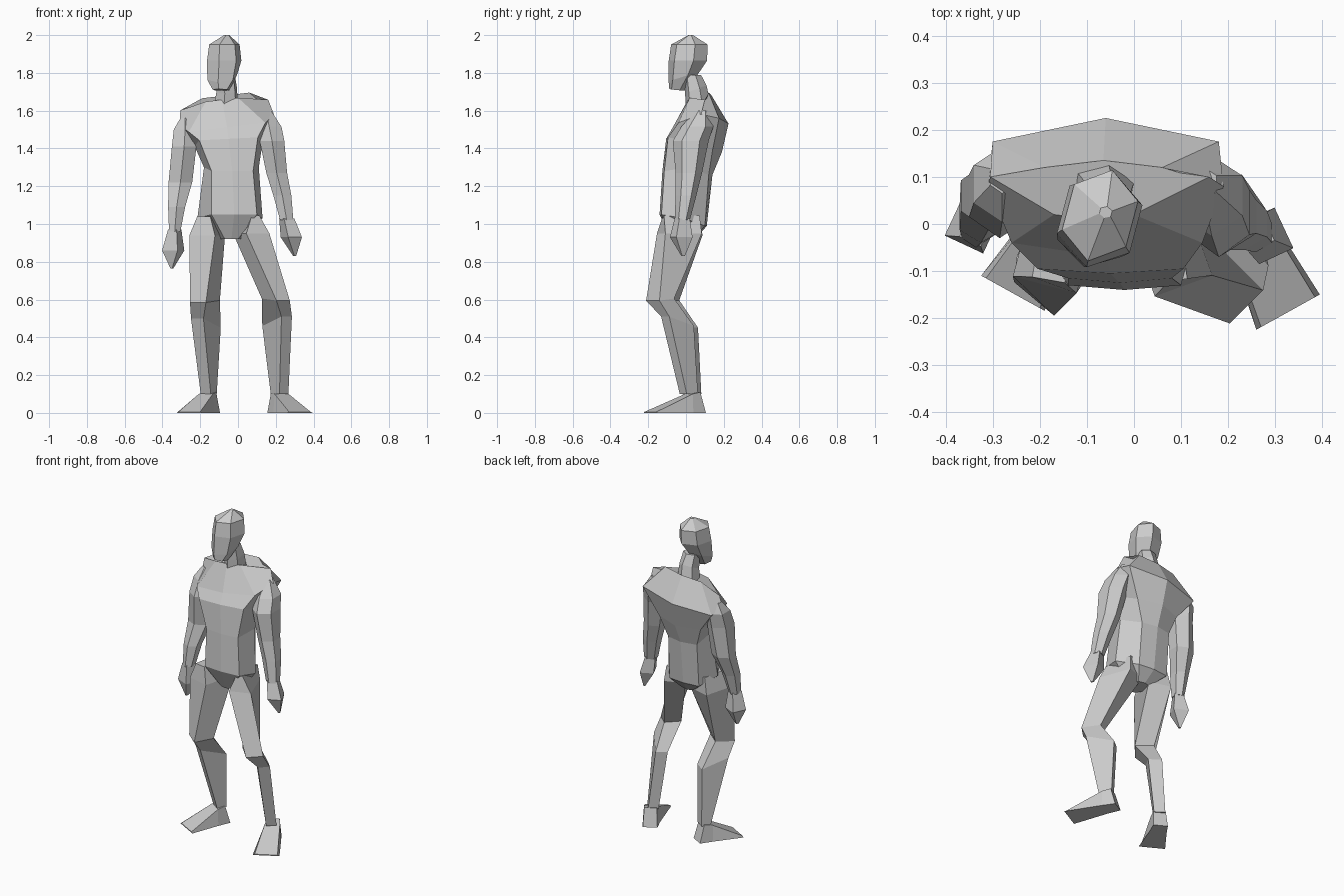
import bpy
import bmesh
from math import sin, cos, pi, radians
from mathutils import Vector

if "Cube" in bpy.data.objects:
    bpy.data.objects.remove(bpy.data.objects["Cube"])

# One plain clay colour
clay = bpy.data.materials.new("clay_grey")
clay.use_nodes = True
clay_colour = (.6, .6, .6, 1)
clay.diffuse_color = clay_colour
clay.node_tree.nodes["Principled BSDF"].inputs["Base Color"].default_value = clay_colour


def cross_section(centre_x, centre_y, height, width, depth, sides, yaw=0, tilt=0):
    """Polygon fitted to width and depth, turned by yaw, sloped front to back."""
    phase = pi / sides if sides == 4 else 0
    corners = [(sin(phase + 2 * pi * i / sides), -cos(phase + 2 * pi * i / sides))
               for i in range(sides)]
    reach_x = max(abs(x) for x, y in corners)
    reach_y = max(abs(y) for x, y in corners)
    turn = radians(yaw)
    ring = []
    for x, y in corners:
        x *= width / 2 / reach_x
        y *= depth / 2 / reach_y
        ring.append(Vector((centre_x + x * cos(turn) - y * sin(turn),
                            centre_y + x * sin(turn) + y * cos(turn),
                            height + y * tilt)))
    return ring


def loft(name, rings):
    """Skin a stack of matching rings and close both ends."""
    bm = bmesh.new()
    loops = [[bm.verts.new(point) for point in ring] for ring in rings]
    count = len(loops[0])
    for lower, upper in zip(loops, loops[1:]):
        for i in range(count):
            j = (i + 1) % count
            bm.faces.new((lower[i], lower[j], upper[j], upper[i]))
    bm.faces.new(loops[0])
    bm.faces.new(loops[-1])
    bmesh.ops.recalc_face_normals(bm, faces=bm.faces)
    mesh = bpy.data.meshes.new(name)
    bm.to_mesh(mesh)
    bm.free()
    mesh.materials.append(clay)
    part = bpy.data.objects.new(name, mesh)
    bpy.context.collection.objects.link(part)


def limb(name, sides, sections):
    loft(name, [cross_section(*section[:5], sides, *section[5:])
                for section in sections])


def torso_ring(front, side, back, chest=.01, spine=.01, lean=0):
    """Each of front, side and back is (right x, left x, y, z)."""
    def middle(edge, push):
        right, left, y, z = edge
        return ((right + left) / 2, y + push, z)

    def ends(edge):
        right, left, y, z = edge
        return (right, y, z), (left, y, z)

    front_right, front_left = ends(front)
    side_right, side_left = ends(side)
    back_right, back_left = ends(back)
    ring = [front_right, middle(front, -chest), front_left, side_left,
            back_left, middle(back, spine), back_right, side_right]
    return [Vector((x, y, z + lean * (x + .07))) for x, y, z in ring]


# Torso, hips up to the sloping shoulders
hips = torso_ring(front=(-.14, .1, -.13, 1.05), side=(-.215, .13, -.01, 1.03),
                  back=(-.16, .045, .1, .99))
loft("torso", [
    hips,
    torso_ring(front=(-.14, .08, -.115, 1.28), side=(-.18, .11, .01, 1.3),
               back=(-.16, .04, .12, 1.26), spine=.02),
    torso_ring(front=(-.205, .105, -.095, 1.45), side=(-.23, .13, .04, 1.42),
               back=(-.2, .09, .14, 1.38), spine=.05, lean=.05),
    torso_ring(front=(-.26, .145, -.04, 1.51), side=(-.31, .19, .08, 1.55),
               back=(-.3, .18, .175, 1.53), spine=.05, chest=.03, lean=.12),
    torso_ring(front=(-.17, 0, .02, 1.66), side=(-.305, .16, .1, 1.63),
               back=(-.19, .06, .12, 1.68), spine=.015, lean=.12),
])

# Pelvis under the torso, narrowing to the crotch
loft("pelvis", [
    torso_ring(front=(-.07, 0, -.07, .92), side=(-.1, .03, -.02, .92),
               back=(-.08, 0, .04, .92)),
    hips,
])

# Neck and slightly turned head
limb("neck", 6, [
    (-.065, .065, 1.62, .12, .13, -10, .4),
    (-.06, .052, 1.71, .1, .115, -10, .4),
    (-.065, .035, 1.79, .09, .09, -10),
])
limb("head", 6, [
    (-.09, -.045, 1.71, .08, .09, -15, -.1),
    (-.084, -.012, 1.775, .14, .165, -15, .3),
    (-.073, .01, 1.865, .16, .21, -15),
    (-.072, .018, 1.95, .14, .2, -15),
    (-.06, .025, 2, .025, .025, -15),
])

# Arms, shoulder to wrist
limb("left_arm", 6, [
    (.15, .085, 1.6, .05, .07),
    (.165, .06, 1.515, .13, .17),
    (.18, .025, 1.44, .13, .19),
    (.205, .015, 1.27, .11, .14),
    (.235, 0, 1.15, .095, .11),
    (.258, -.02, 1.02, .07, .08),
])
limb("right_arm", 6, [
    (-.28, .1, 1.56, .05, .07),
    (-.28, .085, 1.5, .12, .16),
    (-.285, .06, 1.41, .13, .18),
    (-.305, .06, 1.22, .125, .13),
    (-.325, .015, 1.09, .09, .11),
    (-.335, -.01, .96, .06, .08),
])

# Mitten hands tapering to a point
limb("left_hand", 4, [
    (.258, -.02, 1.03, .06, .06, 25),
    (.282, -.025, .93, .08, .095, 25),
    (.3, -.015, .83, .01, .015, 25),
])
limb("right_hand", 4, [
    (-.335, -.01, .97, .05, .06, -25),
    (-.343, -.005, .86, .09, .085, -25),
    (-.35, -.01, .765, .01, .015, -25),
])

# Legs, hip to ankle, bent at the knee
limb("left_leg", 4, [
    (.08, -.025, 1.045, .04, .19, 8),
    (.07, -.035, .95, .13, .205, 20),
    (.2, -.137, .6, .1, .11, 45, .1),
    (.207, -.045, .485, .07, .165, 38, -.3),
    (.22, .015, .1, .06, .075, 38),
])
limb("right_leg", 4, [
    (-.165, -.025, 1.04, .07, .19, -10),
    (-.163, -.03, .94, .14, .205, -15),
    (-.175, -.115, .59, .11, .115, -40, .1),
    (-.17, -.025, .475, .08, .16, -35, -.3),
    (-.155, .04, .1, .065, .055, -35),
])


# Wedge feet, flared at the toes and turned outward
def foot(name, heel, toe, yaw):
    turn = radians(yaw)
    across = Vector((cos(turn), sin(turn), 0))
    forward = Vector((sin(turn), -cos(turn), 0))

    def slice_at(centre, half_width, top, set_back=0):
        base = Vector((*centre, 0))
        high = base + forward * set_back + Vector((0, 0, top))
        return [base - across * half_width, base + across * half_width,
                high + across * half_width * .85, high - across * half_width * .85]

    middle = Vector(heel) + forward.xy * .08
    loft(name, [slice_at(heel, .042, .11, .03),
                slice_at(middle, .05, .1),
                slice_at(toe, .077, .006)])


foot("left_foot", (.192, .085), (.327, -.187), 29)
foot("right_foot", (-.132, .08), (-.257, -.147), -29)
